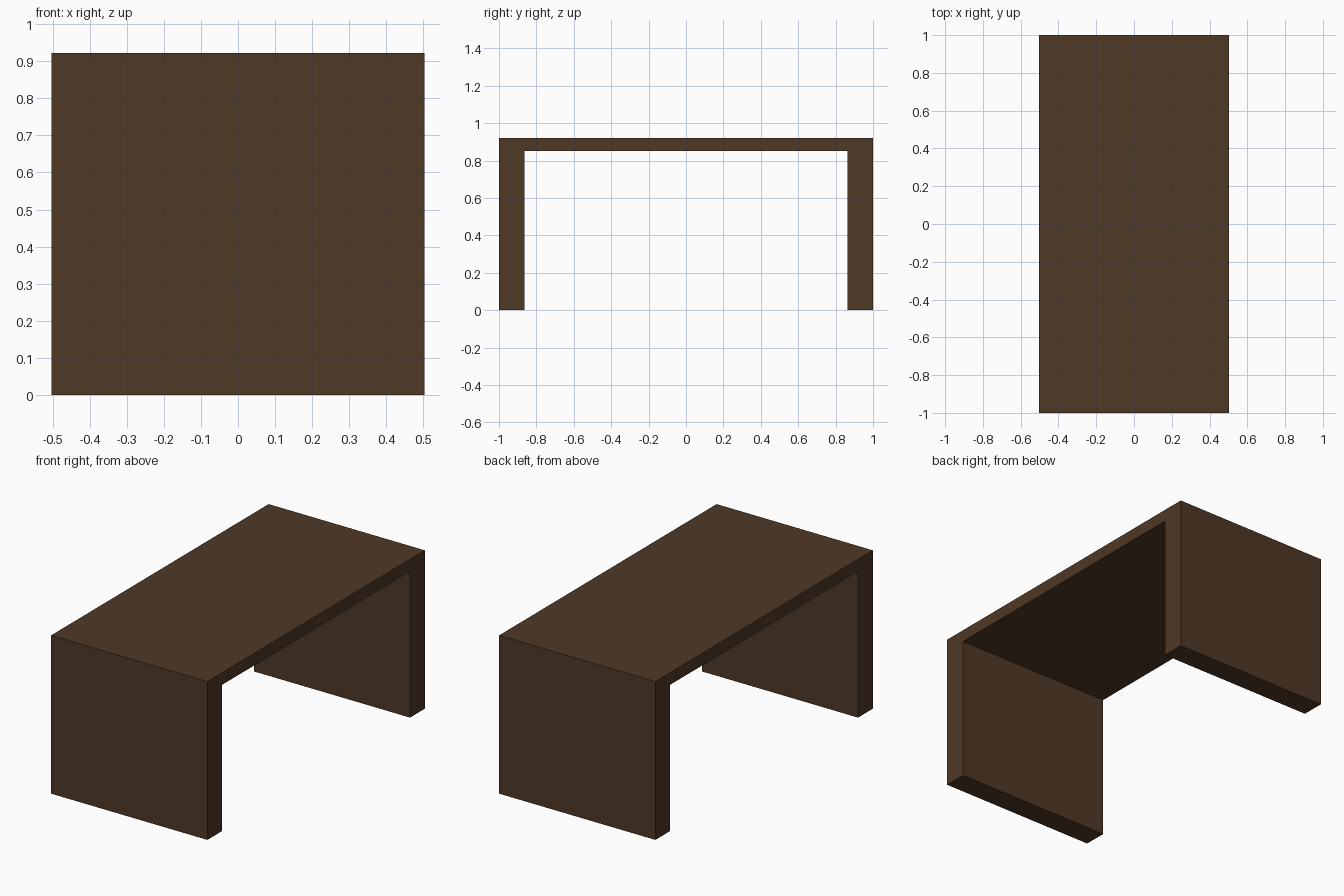
import bpy

if "Cube" in bpy.data.objects:
    bpy.data.objects.remove(bpy.data.objects["Cube"])

WIDTH, LENGTH, HEIGHT = 1.006, 2.0, 0.922
TOP_THICK, LEG_THICK = 0.071, 0.136

wood = bpy.data.materials.new("dark brown wood")
wood.diffuse_color = (0.078, 0.040, 0.019, 1.0)
wood.use_nodes = True
wood.node_tree.nodes["Principled BSDF"].inputs["Base Color"].default_value = wood.diffuse_color


def box(name, size, center):
    bpy.ops.mesh.primitive_cube_add(size=1, location=center)
    ob = bpy.context.object
    ob.name = name
    ob.scale = size
    bpy.ops.object.transform_apply(location=False, rotation=False, scale=True)
    ob.data.materials.append(wood)
    return ob


# Table top slab
box("table_top", (WIDTH, LENGTH, TOP_THICK), (0, 0, HEIGHT - TOP_THICK / 2))

# Full-width panel legs under each end
leg_height = HEIGHT - TOP_THICK
for name, side in (("front_panel_leg", -1), ("back_panel_leg", 1)):
    box(name, (WIDTH, LEG_THICK, leg_height),
        (0, side * (LENGTH - LEG_THICK) / 2, leg_height / 2))
